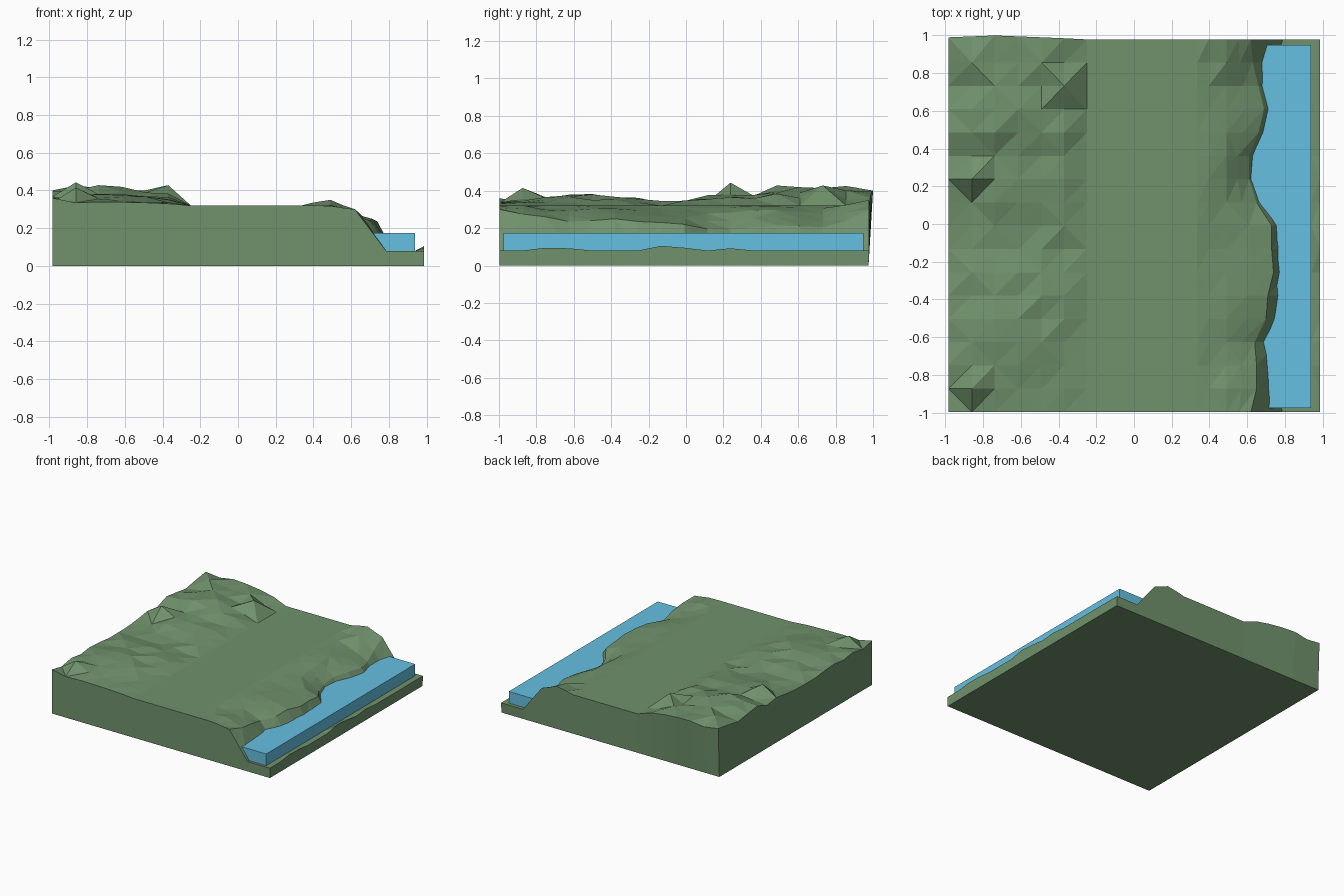
import bpy, bmesh, random

if "Cube" in bpy.data.objects:
    bpy.data.objects.remove(bpy.data.objects["Cube"])
random.seed(4)


def material(name, rgb):
    m = bpy.data.materials.new(name)
    m.diffuse_color = (*rgb, 1)
    m.use_nodes = True
    m.node_tree.nodes["Principled BSDF"].inputs["Base Color"].default_value = m.diffuse_color
    return m


def make_object(name, bm, mat):
    bmesh.ops.recalc_face_normals(bm, faces=bm.faces)
    me = bpy.data.meshes.new(name)
    bm.to_mesh(me)
    bm.free()
    me.materials.append(mat)
    ob = bpy.data.objects.new(name, me)
    bpy.context.collection.objects.link(ob)
    return ob


green = material("grass green", (0.162, 0.287, 0.150))
blue = material("water blue", (0.133, 0.527, 0.76))

# Profiles along the bank, one value per row from front to back
ROWS = 17
ridge = [.02, .04, .05, .052, .055, .047, .035, .022, .025, .055, .075,
         .065, .10, .10, .085, .09, .085]
edge_x = [.62, .65, .65, .64, .70, .71, .74, .73, .73, .65, .61, .61, .66, .69, .66, .63, .62]
edge_z = [.30, .275, .26, .235, .24, .25, .235, .23, .22, .195, .19, .205, .215, .21, .205, .24, .30]
foot_x = [.785, .775, .77, .76, .81, .83, .82, .825, .81, .73, .68, .69, .74, .77, .74, .75, .79]
shore = {2: .015, 3: .012, 7: .025, 8: .015, 10: .012}

# Hills fade from the left border to the flat plateau
hill = {-.985: .6, -.86: .75, -.74: .95, -.615: .9, -.49: .75, -.37: .5, -.25: 0}
peaks = {(15, -.86): .425, (1, -.86): .415, (6, -.86): .36, (10, -.86): .443, (14, -.37): .428,
         (0, -.985): .36, (16, -.985): .40, (9, -.86): .34, (11, -.86): .36, (15, -.37): .35}
BACK = {-.985: .99, -.86: .995, -.74: 1.0, -.615: .995, -.49: .99, -.37: .985}


def row_points(j):
    y = -.997 + j * .9735 * 2.03 / 16
    end = j in (0, ROWS - 1)
    pts = []
    for x, f in hill.items():
        noise = 0 if end or f == 0 else random.uniform(-.014, .014)
        z = peaks.get((j, x), .32 + ridge[j] * f + noise)
        pts.append((x, BACK.get(x, .979) if j == ROWS - 1 else y, z))
    # flat plateau
    pts += [(x, y, .32) for x in (-.12, 0, .12, .245, .335)]
    # uneven shoulder, cliff and river bed
    ex, ez = edge_x[j], edge_z[j]
    n = 0 if end else random.uniform(-.012, .012)
    z49 = {16: .35, 15: .325, 0: .318}.get(j, .3 * .62 + ez * .38 + .022 + n)
    z38 = {16: .335, 0: .32}.get(j, .311 + n * .6)
    pts += [(.395, y, z38), (.49, y, z49),
            ((.49 + ex) / 2, y, z49 * .45 + ez * .55 + (0 if end else .006)), (ex, y, ez),
            (foot_x[j], y, .08), (.94, y, .08), (.987, y, .08 + shore.get(j, 0))]
    return pts


# Terrain block: surface, side walls and base
bm = bmesh.new()
top = [[bm.verts.new(p) for p in row_points(j)] for j in range(ROWS)]
COLS = len(top[0])
for j in range(ROWS - 1):
    for i in range(COLS - 1):
        a, b, c, d = top[j][i], top[j][i + 1], top[j + 1][i + 1], top[j + 1][i]
        if (i + j) % 3:
            bm.faces.new((a, b, c))
            bm.faces.new((a, c, d))
        else:
            bm.faces.new((a, b, d))
            bm.faces.new((b, c, d))
rim = (top[0] + [r[-1] for r in top[1:]] + top[-1][-2::-1]
       + [r[0] for r in top[-2:0:-1]])
base = [bm.verts.new((v.co.x, min(v.co.y, .976), 0)) for v in rim]
for k in range(len(rim)):
    n = (k + 1) % len(rim)
    bm.faces.new((rim[k], base[k], base[n], rim[n]))
bm.faces.new(base)
make_object("terrain", bm, green)

# River: a plain slab sunk into the bank
bm = bmesh.new()
bmesh.ops.create_cube(bm, size=1)
x0, x1, y0, y1, z0, z1 = .45, .938, -.975, .95, .001, .175
for v in bm.verts:
    v.co = (x1 if v.co.x > 0 else x0, y1 if v.co.y > 0 else y0, z1 if v.co.z > 0 else z0)
make_object("river_water", bm, blue)
